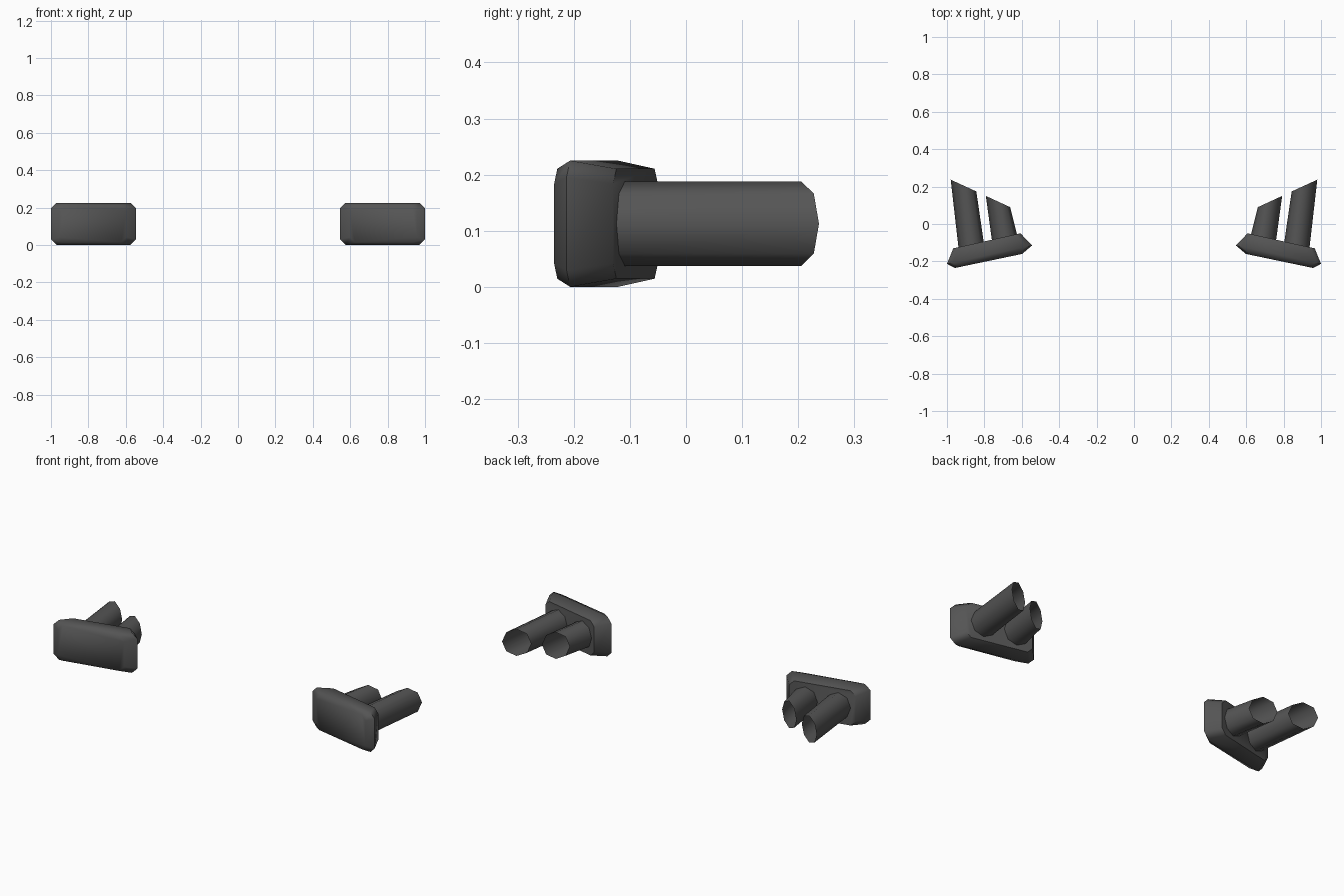
import bpy, bmesh
from math import sin, cos, tau

if "Cube" in bpy.data.objects:
    bpy.data.objects.remove(bpy.data.objects["Cube"])

ZC = 0.1125  # common mid height
dark = bpy.data.materials.new("dark_metal")
dark.diffuse_color = (0.09, 0.09, 0.09, 1)
dark.use_nodes = True
dark.node_tree.nodes["Principled BSDF"].inputs["Base Color"].default_value = dark.diffuse_color


def loft(name, rings, caps, mirror):
    """Skin a stack of closed rings; mirror flips the part to -x."""
    bm = bmesh.new()
    s = -1 if mirror else 1
    loops = [[bm.verts.new((s * x, y, z)) for x, y, z in r] for r in rings]
    n = len(loops[0])
    for a, b in zip(loops, loops[1:]):
        for i in range(n):
            j = (i + 1) % n
            bm.faces.new((a[i], a[j], b[j], b[i]))
    if caps:
        bm.faces.new(loops[0][::-1])
        bm.faces.new(loops[-1])
    bmesh.ops.recalc_face_normals(bm, faces=bm.faces)
    me = bpy.data.meshes.new(name)
    bm.to_mesh(me)
    bm.free()
    ob = bpy.data.objects.new(name, me)
    bpy.context.collection.objects.link(ob)
    me.materials.append(dark)
    for p in me.polygons:
        p.use_smooth = True
    return ob


def plate_ring(x0, x1, y0, y1, h, c):
    """Chamfered rectangle, slanting in y from x0 to x1."""
    pts = [(x0 + c, -h), (x1 - c, -h), (x1, -h + c), (x1, h - c),
           (x1 - c, h), (x0 + c, h), (x0, h - c), (x0, -h + c)]
    return [(x, y0 + (y1 - y0) * (x - x0) / (x1 - x0), ZC + z) for x, z in pts]


def pipe_ring(left, right):
    """Eight-sided ring spanning two plan points."""
    ring = []
    for i in range(8):
        t = 0.5 + 0.5 * cos(i * tau / 8)
        ring.append((left[0] + (right[0] - left[0]) * t,
                     left[1] + (right[1] - left[1]) * t,
                     ZC + 0.0755 * sin(i * tau / 8)))
    return ring


for mirror in (False, True):
    side = "left" if mirror else "right"
    # slanted end plate
    loft("end_plate_" + side, [
        plate_ring(0.598, 0.957, -0.160, -0.235, 0.098, 0.027),
        plate_ring(0.545, 1.0, -0.115, -0.213, 0.1125, 0.03),
        plate_ring(0.607, 0.966, -0.050, -0.130, 0.098, 0.027)], True, mirror)
    # open, obliquely cut pipes
    loft("outer_pipe_" + side, [
        pipe_ring((0.803, -0.10), (0.938, -0.13)),
        pipe_ring((0.843, 0.174), (0.980, 0.237))], False, mirror)
    loft("inner_pipe_" + side, [
        pipe_ring((0.622, -0.07), (0.758, -0.10)),
        pipe_ring((0.662, 0.09), (0.792, 0.15))], False, mirror)

# keep hard edges crisp
bpy.ops.object.select_all(action='SELECT')
bpy.context.view_layer.objects.active = bpy.context.selected_objects[0]
bpy.ops.object.shade_smooth_by_angle(angle=1.0)
